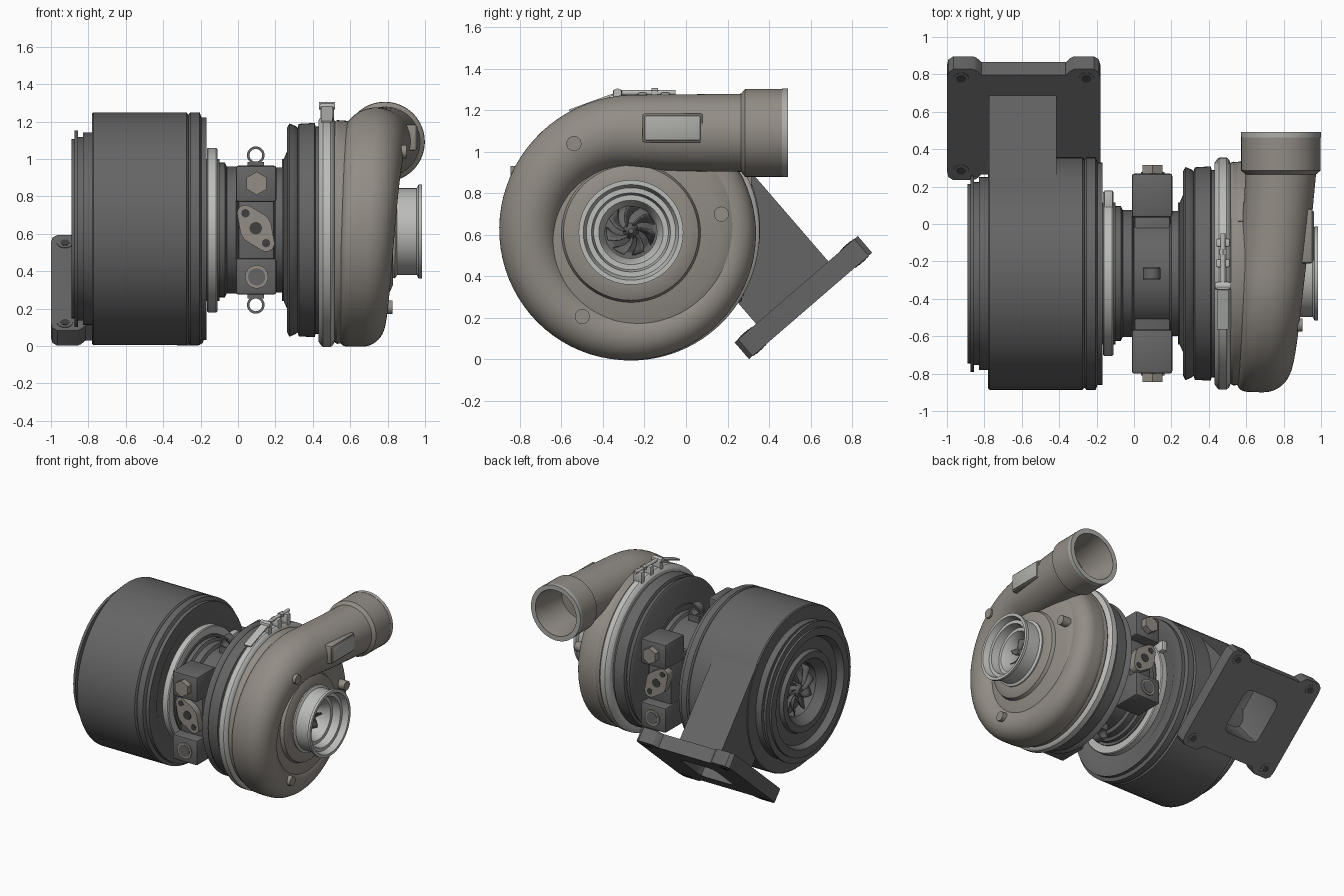
import bpy, bmesh
from math import sin, cos, pi, radians
from mathutils import Matrix, Vector

old = bpy.data.objects.get("Cube")
if old:
    bpy.data.objects.remove(old)

CY, CZ = -0.265, 0.62          # shaft axis
made = []


def material(name, r, g, b):
    m = bpy.data.materials.new(name)
    m.use_nodes = True
    m.diffuse_color = (r, g, b, 1)
    m.node_tree.nodes["Principled BSDF"].inputs["Base Color"].default_value = (r, g, b, 1)
    return m


IRON = material("dark iron", 0.13, 0.13, 0.13)
CAST = material("cast aluminium", 0.29, 0.265, 0.235)
STEEL = material("bright steel", 0.5, 0.51, 0.49)
PLATE = material("machined grey", 0.42, 0.42, 0.4)
BLACK = material("dark bore", 0.05, 0.05, 0.05)


def finish(name, bm, mat):
    bmesh.ops.recalc_face_normals(bm, faces=bm.faces)
    mesh = bpy.data.meshes.new(name)
    bm.to_mesh(mesh)
    bm.free()
    mesh.materials.append(mat)
    ob = bpy.data.objects.new(name, mesh)
    bpy.context.collection.objects.link(ob)
    made.append(ob)
    return ob


def skin(name, rings, mat, loop=False):
    """Join closed rings of points; cap the ends unless the rings loop."""
    bm = bmesh.new()
    vs = [[bm.verts.new(p) for p in ring] for ring in rings]
    n = len(vs[0])
    pairs = list(zip(vs, vs[1:])) + ([(vs[-1], vs[0])] if loop else [])
    for a, b in pairs:
        for i in range(n):
            bm.faces.new((a[i], a[(i + 1) % n], b[(i + 1) % n], b[i]))
    if not loop:
        bm.faces.new(vs[0])
        bm.faces.new(vs[-1])
    return finish(name, bm, mat)


def lathe(name, profile, mat, loop=False, cz=CZ, seg=96):
    """Turn an (x, radius) profile round the shaft."""
    rings = [[(x, CY + r * cos(2 * pi * i / seg), cz + r * sin(2 * pi * i / seg))
              for i in range(seg)] for x, r in profile]
    return skin(name, rings, mat, loop)


def cylinder(name, loc, r, depth, axis, mat, sides=32):
    bm = bmesh.new()
    bmesh.ops.create_cone(bm, cap_ends=True, segments=sides, radius1=r, radius2=r, depth=depth)
    rot = Vector((0, 0, 1)).rotation_difference(Vector(axis)).to_matrix().to_4x4()
    bm.transform(Matrix.Translation(loc) @ rot)
    return finish(name, bm, mat)


def box(name, lo, hi, mat, frame=Matrix(), bevel=0.0):
    lo, hi = Vector(lo), Vector(hi)
    bm = bmesh.new()
    bmesh.ops.create_cube(bm, size=1)
    bm.transform(Matrix.Translation((lo + hi) / 2) @ Matrix.Diagonal((*(hi - lo), 1)))
    if bevel:
        bmesh.ops.bevel(bm, geom=bm.edges[:], offset=bevel, segments=2, affect='EDGES', profile=0.5)
    bm.transform(frame)
    return finish(name, bm, mat)


def wheel(name, base, tip, hub, radius, count, mat):
    """Hub with twisted blades between two x positions."""
    lathe(name + "_hub", [(base, radius * 0.9), ((base + tip) / 2, hub * 1.5),
                          (tip, hub), (tip + (tip - base) * 0.25, hub * 0.5)], mat, seg=24)
    bm = bmesh.new()
    for k in range(count):
        rows = []
        for j in range(5):
            t = j / 4
            row = []
            for i in range(5):
                r = hub * 0.8 + (radius - hub * 0.8) * i / 4
                a = 2 * pi * k / count + 0.5 * t - 0.6 * i / 4
                row.append(bm.verts.new((base + (tip - base) * t, CY + r * cos(a), CZ + r * sin(a))))
            rows.append(row)
        for a, b in zip(rows, rows[1:]):
            for i in range(4):
                bm.faces.new((a[i], a[i + 1], b[i + 1], b[i]))
    ob = finish(name + "_blades", bm, mat)
    ob.modifiers.new("thickness", 'SOLIDIFY').thickness = 0.006


# Turbine housing with stepped outlet
lathe("turbine_housing", [
    (-0.72, 0.01), (-0.72, 0.2), (-0.8, 0.2), (-0.87, 0.25), (-0.87, 0.3), (-0.84, 0.31),
    (-0.84, 0.4), (-0.89, 0.42), (-0.89, 0.48), (-0.875, 0.48), (-0.875, 0.525), (-0.855, 0.525),
    (-0.855, 0.49), (-0.83, 0.49), (-0.83, 0.515), (-0.78, 0.515), (-0.78, 0.615), (-0.772, 0.622),
    (-0.275, 0.622), (-0.265, 0.61), (-0.255, 0.622), (-0.205, 0.622), (-0.195, 0.595),
    (-0.168, 0.595), (-0.168, 0.5), (-0.2, 0.44), (-0.2, 0.1)], IRON, cz=0.627)
wheel("turbine_wheel", -0.72, -0.79, 0.045, 0.19, 10, IRON)

# Angled turbine inlet: duct, flange and port
frame = Matrix.Translation((0, CY, CZ + 0.005)) @ Matrix.Rotation(radians(40.8), 4, 'X')
duct = box("inlet_duct", (-0.775, 0.16, -0.77), (-0.415, 0.62, 0.0), IRON, frame)
half = [(-0.41, 0.33), (-0.402, 0.37), (-0.375, 0.392), (-0.27, 0.392), (-0.25, 0.38), (-0.225, 0.35)]
edge = half + [(-x, u) for x, u in reversed(half)]
outline = edge + [(x, -u) for x, u in reversed(edge)]
flange = skin("inlet_flange", [[frame @ Vector((x - 0.59, u + 0.415, w)) for x, u in outline]
                               for w in (-0.737, -0.843)], IRON)
port = box("port_cutter", (-0.745, 0.225, -0.95), (-0.445, 0.575, -0.5), IRON, frame, 0.05)
for part in (duct, flange):
    mod = part.modifiers.new("port", 'BOOLEAN')
    mod.operation, mod.object, mod.solver = 'DIFFERENCE', port, 'EXACT'
    bpy.context.view_layer.objects.active = part
    bpy.ops.object.modifier_apply(modifier=mod.name)
made.remove(port)
bpy.data.objects.remove(port)
down = frame.to_3x3() @ Vector((0, 0, 1))
for sx in (-1, 1):
    for su in (-1, 1):
        spot = frame @ Vector((-0.59 + sx * 0.335, 0.415 + su * 0.325, -0.79))
        cylinder("flange_bolt_seat", spot, 0.042, 0.112, down, IRON)
        cylinder("flange_bolt_hole", spot, 0.024, 0.116, down, BLACK)

# Turbine clamp ring and bearing housing core
lathe("turbine_clamp", [(-0.165, 0.3), (-0.165, 0.436), (-0.16, 0.44), (-0.117, 0.44),
                        (-0.11, 0.434), (-0.11, 0.3)], STEEL, loop=True)
box("turbine_clamp_latch", (-0.16, 0.08, 0.8), (-0.112, 0.18, 0.88), STEEL, bevel=0.008)
lathe("bearing_housing", [(-0.22, 0.38), (-0.1, 0.38), (-0.1, 0.36), (-0.07, 0.36), (-0.06, 0.34),
                          (-0.01, 0.34), (0.0, 0.315), (0.19, 0.315), (0.2, 0.335), (0.235, 0.335),
                          (0.235, 0.38), (0.27, 0.38)], IRON)

# Bearing housing blocks, bolts and oil plates, front and back
box("bearing_block", (0.0, CY - 0.45, CZ - 0.2), (0.195, CY + 0.45, CZ + 0.2), IRON, bevel=0.015)
for s in (-1, 1):
    side = Matrix.Translation((0, CY, CZ)) @ Matrix.Diagonal((1, s, 1, 1))
    for v in (-1, 1):
        z0, z1 = sorted((v * 0.15, v * 0.345))
        box("side_block", (-0.012, 0.3, z0), (0.205, 0.535, z1), IRON, side, 0.014)
    cylinder("hex_plug", side @ Vector((0.1, 0.55, 0.25)), 0.062, 0.06, (0, 1, 0), CAST, 6)
    cylinder("plug_rim", side @ Vector((0.1, 0.537, -0.25)), 0.062, 0.014, (0, 1, 0), CAST)
    cylinder("round_plug", side @ Vector((0.1, 0.537, -0.25)), 0.046, 0.02, (0, 1, 0), IRON)
    bm = bmesh.new()
    for x, z, r in ((0.095, 0.01, 0.085), (0.04, 0.09, 0.045), (0.15, -0.07, 0.045)):
        for i in range(24):
            for y in (0.44, 0.5):
                bm.verts.new(side @ Vector((x + r * cos(i * pi / 12), y, z + r * sin(i * pi / 12))))
    bmesh.ops.convex_hull(bm, input=bm.verts[:])
    finish("oil_plate", bm, CAST)
    for x, z, r in ((0.095, 0.01, 0.033), (0.04, 0.09, 0.022), (0.15, -0.07, 0.022)):
        cylinder("oil_plate_hole", side @ Vector((x, 0.5, z)), r, 0.006, (0, 1, 0), BLACK)

# Lifting eyes above and below
for s in (-1, 1):
    ring = []
    for k in range(32):
        a = 2 * pi * k / 32
        ring.append([(0.095 + r * cos(a), CY + y, CZ + s * 0.4 + r * sin(a))
                     for r, y in ((0.034, -0.03), (0.047, -0.03), (0.047, 0.03), (0.034, 0.03))])
    skin("lifting_eye", ring, IRON, loop=True)
    box("eye_foot", (0.05, CY - 0.035, CZ + s * 0.335 - 0.03), (0.14, CY + 0.035, CZ + s * 0.335 + 0.03), IRON)

# Compressor back plate and band clamp
lathe("compressor_back_plate", [(0.24, 0.37), (0.262, 0.42), (0.262, 0.545), (0.275, 0.57), (0.31, 0.555),
                                (0.318, 0.545), (0.325, 0.568), (0.41, 0.573), (0.415, 0.555),
                                (0.44, 0.555), (0.44, 0.4)], IRON)
lathe("band_clamp", [(0.43, 0.5), (0.43, 0.59), (0.445, 0.613), (0.455, 0.62), (0.495, 0.62),
                     (0.508, 0.61), (0.52, 0.58), (0.52, 0.5)], STEEL, loop=True, cz=0.615)
for y, top in ((-0.33, 1.3), (-0.21, 1.285), (-0.1, 1.285)):
    box("latch_lug", (0.44, y - 0.022, 1.19), (0.512, y + 0.022, top), STEEL, bevel=0.008)
cylinder("latch_bolt", (0.475, -0.19, 1.285), 0.013, 0.28, (0, 1, 0), STEEL, 12)
cylinder("latch_pivot", (0.475, -0.33, 1.285), 0.02, 0.085, (1, 0, 0), STEEL, 16)
cylinder("latch_nut", (0.475, -0.15, 1.285), 0.022, 0.03, (0, 1, 0), STEEL, 6)
strap = Matrix.Translation((0.475, -0.45, 1.24)) @ Matrix.Rotation(radians(20), 4, 'X')
box("latch_strap", (-0.03, -0.12, -0.005), (0.03, 0.12, 0.005), STEEL, strap)

# Compressor core, inlet and wheel
lathe("compressor_body", [(0.515, 0.2), (0.515, 0.59), (0.53, 0.598), (0.64, 0.59), (0.69, 0.56),
                          (0.745, 0.5), (0.77, 0.43), (0.785, 0.335), (0.81, 0.325), (0.83, 0.28),
                          (0.83, 0.24), (0.74, 0.235), (0.74, 0.01)], CAST, cz=0.61)
lathe("compressor_inlet", [(0.74, 0.24), (0.84, 0.25), (0.85, 0.232), (0.955, 0.232), (0.965, 0.252),
                           (0.985, 0.252), (0.985, 0.23), (0.94, 0.215), (0.94, 0.19), (0.88, 0.18),
                           (0.88, 0.155), (0.82, 0.125), (0.745, 0.125)], STEEL, loop=True, cz=0.612)
cylinder("inlet_floor", (0.745, CY, 0.612), 0.13, 0.006, (1, 0, 0), IRON)
wheel("compressor_wheel", 0.75, 0.83, 0.025, 0.118, 7, IRON)

# Volute: growing scroll, squared against the band, that straightens into a round outlet
rings = []


def volute_ring(centre, out, a, square=1.0, n=64):
    ring = []
    for i in range(n):
        c, s = cos(2 * pi * i / n), sin(2 * pi * i / n)
        if c > 0.001 and s < -0.001:
            c, s = c ** square, -(-s) ** square
        ring.append(centre + a * (c * out + s * Vector((1, 0, 0))))
    rings.append(ring)


for k in range(73):
    f = k / 72
    ang = radians(62 - 332 * f)
    out = Vector((0, cos(ang), sin(ang)))
    a = 0.105 + 0.075 * f * f
    square = 0.3 + 0.7 * max(0, (f - 0.7) / 0.3)
    volute_ring(Vector((0.53 + 0.025 * f + a, CY, 0.61)) + out * (0.6 + 0.065 * f * f - a), out, a, square)
for y, a in ((-0.1, 0.184), (0.1, 0.186), (0.265, 0.188), (0.285, 0.212), (0.49, 0.212),
             (0.49, 0.178), (0.38, 0.16), (0.2, 0.155)):
    x = 0.735 + 0.05 * min(1, (y + 0.265) / 0.5)
    volute_ring(Vector((x, y, 1.092)), Vector((0, 0, 1)), a)
skin("volute", rings, CAST)
lip = []
for y, r in ((0.463, 0.2), (0.463, 0.214), (0.492, 0.214), (0.492, 0.178)):
    lip.append([(0.785 + r * cos(i * pi / 32), y, 1.092 + r * sin(i * pi / 32)) for i in range(64)])
skin("outlet_lip", lip, PLATE, loop=True)

# Volute bosses and blank plate
for x, y, z in ((0.865, -0.54, 1.04), (0.79, 0.17, 0.70), (0.79, -0.5, 0.207)):
    cylinder("volute_boss", (x, y, z), 0.036, 0.07, (1, 0, 0), CAST)
box("plate_pad", (0.85, -0.21, 1.045), (0.955, 0.08, 1.185), CAST, bevel=0.01)
box("blank_plate", (0.9, -0.2, 1.055), (0.962, 0.07, 1.175), PLATE, bevel=0.006)

# Smooth shading with sharp edges kept
bpy.ops.object.select_all(action='DESELECT')
for ob in made:
    ob.select_set(True)
bpy.context.view_layer.objects.active = made[0]
bpy.ops.object.shade_smooth_by_angle(angle=radians(32))
